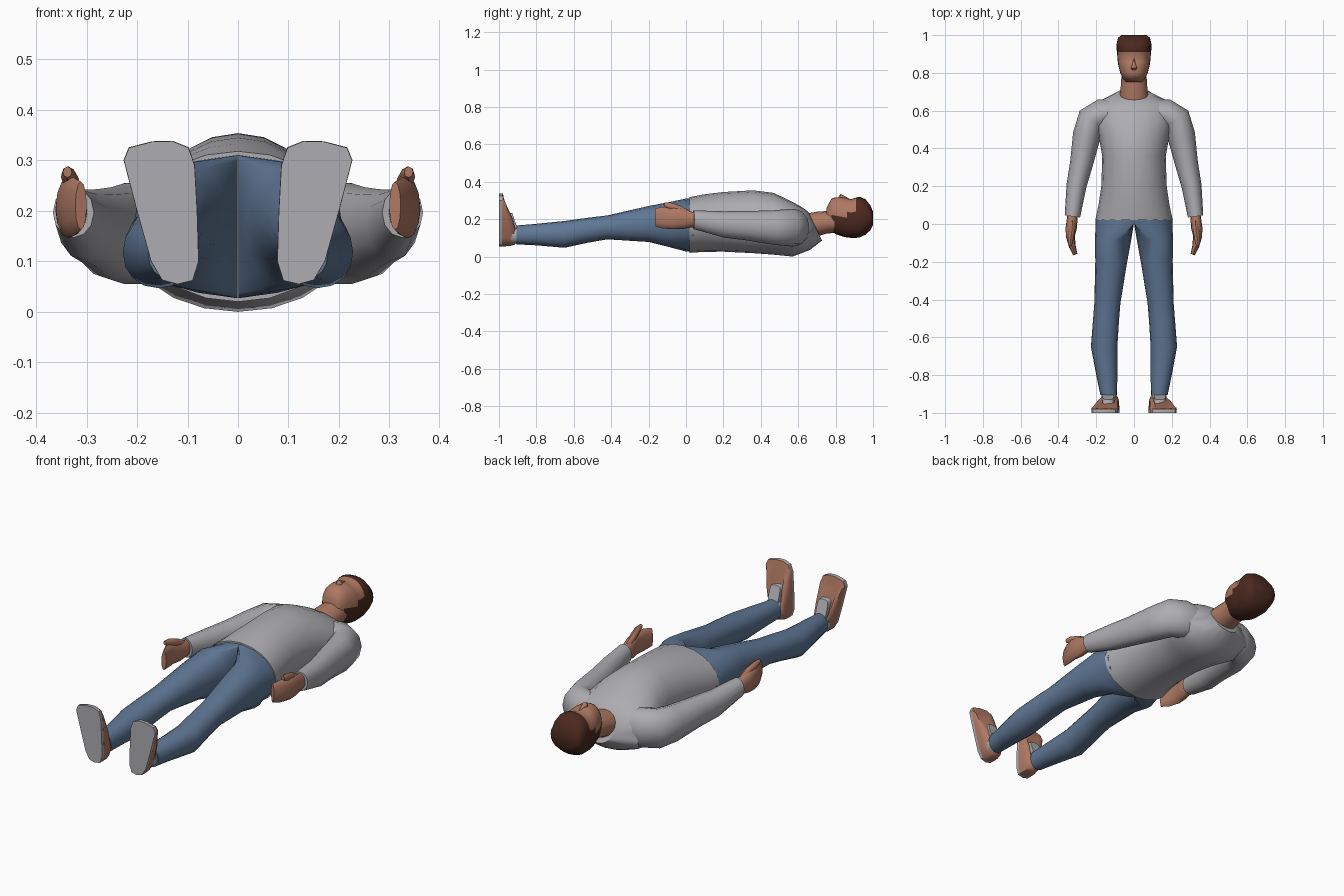
import bpy, bmesh, math
from mathutils import Vector

if "Cube" in bpy.data.objects:
    bpy.data.objects.remove(bpy.data.objects["Cube"])


def material(name, rgb):
    m = bpy.data.materials.new(name)
    m.diffuse_color = (*rgb, 1)
    m.use_nodes = True
    m.node_tree.nodes["Principled BSDF"].inputs["Base Color"].default_value = m.diffuse_color
    return m


GREY = material("light grey", (0.42, 0.415, 0.44))
BLUE = material("denim blue", (0.115, 0.185, 0.30))
SKIN = material("skin", (0.43, 0.19, 0.125))
HAIR = material("dark brown", (0.07, 0.022, 0.014))


def skin_rings(name, rings, mats, mirror=False, rule=None, angle=50):
    """Bridge rings of equal point count, close both ends."""
    bm = bmesh.new()
    vs = [[bm.verts.new(p) for p in r] for r in rings]
    n = len(vs[0])
    for a, b in zip(vs, vs[1:]):
        for i in range(n):
            j = (i + 1) % n
            bm.faces.new((a[i], a[j], b[j], b[i]))
    bm.faces.new(vs[0])
    bm.faces.new(vs[-1])
    bmesh.ops.recalc_face_normals(bm, faces=bm.faces)
    if rule:
        for f in bm.faces:
            f.material_index = rule(f.calc_center_median())
    me = bpy.data.meshes.new(name)
    bm.to_mesh(me)
    bm.free()
    for m in mats:
        me.materials.append(m)
    ob = bpy.data.objects.new(name, me)
    bpy.context.collection.objects.link(ob)
    if mirror:
        ob.modifiers.new("Mirror", "MIRROR").use_mirror_merge = False
    bpy.ops.object.select_all(action='DESELECT')
    ob.select_set(True)
    bpy.context.view_layer.objects.active = ob
    bpy.ops.object.shade_smooth_by_angle(angle=math.radians(angle))
    return ob


def oval(y, x0, x1, z0, z1, shear=0, e=2.0, n=16, clamp=None):
    """Superellipse ring across the body axis; shear tilts it front to back."""
    pts = []
    for i in range(n):
        t = 2 * math.pi * i / n
        c, s = math.cos(t), math.sin(t)
        u = math.copysign(abs(c) ** (2 / e), c)
        v = math.copysign(abs(s) ** (2 / e), s)
        x = (x0 + x1) / 2 + (x1 - x0) / 2 * u
        if clamp is not None:
            x = max(x, clamp)
        pts.append((x, y + shear * v, (z0 + z1) / 2 + (z1 - z0) / 2 * v))
    return pts


def limb(path, n=12):
    """Rings square to a path in the xy plane: (x, y, z, half width, half height)."""
    rings = []
    for k, (x, y, z, a, b) in enumerate(path):
        p, q = path[max(k - 1, 0)], path[min(k + 1, len(path) - 1)]
        d = Vector((q[0] - p[0], q[1] - p[1])).normalized()
        rings.append([(x - d.y * a * math.cos(t), y + d.x * a * math.cos(t), z + b * math.sin(t))
                      for t in (2 * math.pi * i / n for i in range(n))])
    return rings


# Sweater body
body = [(.02, .205, .02, .318, 0), (.10, .188, .025, .333, 0), (.2, .173, .026, .345, 0),
        (.36, .168, .018, .354, 0), (.47, .188, .010, .34, 0), (.57, .218, 0, .292, 0),
        (.64, .20, .035, .265, -.022), (.69, .082, .085, .24, -.037)]
skin_rings("sweater_body", [oval(y, -w, w, a, b, s, n=20) for y, w, a, b, s in body], [GREY])

# Sleeves
skin_rings("sleeve", limb([(.10, .585, .155, .075, .09), (.17, .58, .155, .082, .10),
                           (.225, .555, .155, .077, .10), (.25, .47, .155, .074, .092),
                           (.278, .32, .165, .061, .078), (.305, .2, .172, .053, .07),
                           (.326, .04, .197, .041, .05)]), [GREY], True)

# Trousers: half ovals at the hips turn into round legs
legs = [oval(.04, -.202, .202, .027, .311, clamp=.0),
        oval(.0, -.204, .204, .027, .31, clamp=.001)]
for y, x0, x1, z0, z1 in [(-.08, .014, .206, .048, .293), (-.2, .036, .205, .078, .27),
                          (-.42, .072, .21, .092, .22), (-.52, .08, .218, .075, .208),
                          (-.65, .088, .228, .047, .19), (-.8, .088, .20, .06, .175),
                          (-.905, .09, .178, .065, .166)]:
    legs.append(oval(y, x0, x1, z0, z1, e=2.15))
skin_rings("trouser_leg", legs, [BLUE], True)

# Hands and thumbs
skin_rings("hand", limb([(.325, .07, .198, .028, .036), (.327, .03, .198, .028, .042),
                         (.332, -.02, .203, .03, .056), (.337, -.065, .206, .024, .06),
                         (.326, -.12, .208, .018, .058), (.311, -.162, .21, .012, .048)]),
           [SKIN], True)
skin_rings("thumb", limb([(.325, .02, .225, .014, .02), (.328, -.03, .25, .017, .022),
                          (.336, -.08, .268, .015, .02), (.338, -.115, .277, .009, .011)], 8),
           [SKIN], True)

# Neck
skin_rings("neck", [oval(.62, -.078, .078, .10, .225), oval(.70, -.073, .073, .108, .24),
                    oval(.75, -.068, .068, .122, .243), oval(.82, -.066, .066, .13, .25)], [SKIN])


# Head, with the hair coloured by position
def hair_rule(c):
    if c.y > .91:
        return 1
    limit = .235 if c.y < .86 else .265
    return 1 if c.y > .78 and c.z < limit - .02 else 0


head = [(.752, .045, .16, .262, 0), (.778, .063, .135, .31, 0), (.80, .073, .12, .317, 0),
        (.84, .083, .106, .317, 0), (.86, .086, .102, .313, 0), (.882, .088, .1, .306, 0),
        (.91, .09, .1, .316, 0), (.93, .093, .103, .319, 0), (.96, .091, .117, .306, 0),
        (.985, .085, .14, .275, 0), (1.0, .068, .17, .24, 0)]
skin_rings("head", [oval(y, -w, w, a, b, s, 2.3, 24) for y, w, a, b, s in head],
           [SKIN, HAIR], rule=hair_rule)

# Nose
skin_rings("nose", [oval(.815, -.012, .012, .30, .320, n=8), oval(.826, -.016, .016, .30, .334, n=8),
                    oval(.85, -.009, .009, .295, .322, n=8), oval(.875, -.006, .006, .29, .309, n=8)],
           [SKIN])

# Shoes: a sole outline drawn in towards the ankle
OUT = [(.226, .30), (.216, .325), (.17, .337), (.13, .338), (.098, .325), (.086, .29), (.081, .20),
       (.078, .10), (.09, .062), (.12, .055), (.15, .063), (.172, .10), (.20, .20)]


def shoe_ring(level, scale):
    pts = []
    for x, z in OUT:
        cx = .128 + .025 * (z - .115) / .2
        cz = .17
        top = -.905 - .07 * max(0, min(1, (z - .15) / .18))
        pts.append((cx + (x - cx) * scale, -.984 + (top + .984) * level, cz + (z - cz) * (.5 + scale / 2)))
    return pts


sole = [[(x, y, z) for x, z in OUT] for y in (-1, -.984)]
skin_rings("sole", sole, [GREY], True, angle=30)
skin_rings("shoe_upper", [shoe_ring(0, 1.01), shoe_ring(.5, .99), shoe_ring(.85, .86), shoe_ring(1, .66)],
           [SKIN], True)

# Sock collar and tongue
skin_rings("sock", [oval(-.95, .092, .172, .07, .168), oval(-.893, .094, .172, .07, .162)], [GREY], True)
skin_rings("tongue", [oval(-.955, .105, .168, .15, .235, .0, 4),
                      oval(-.913, .107, .166, .14, .232, -.016, 4)], [GREY], True)
